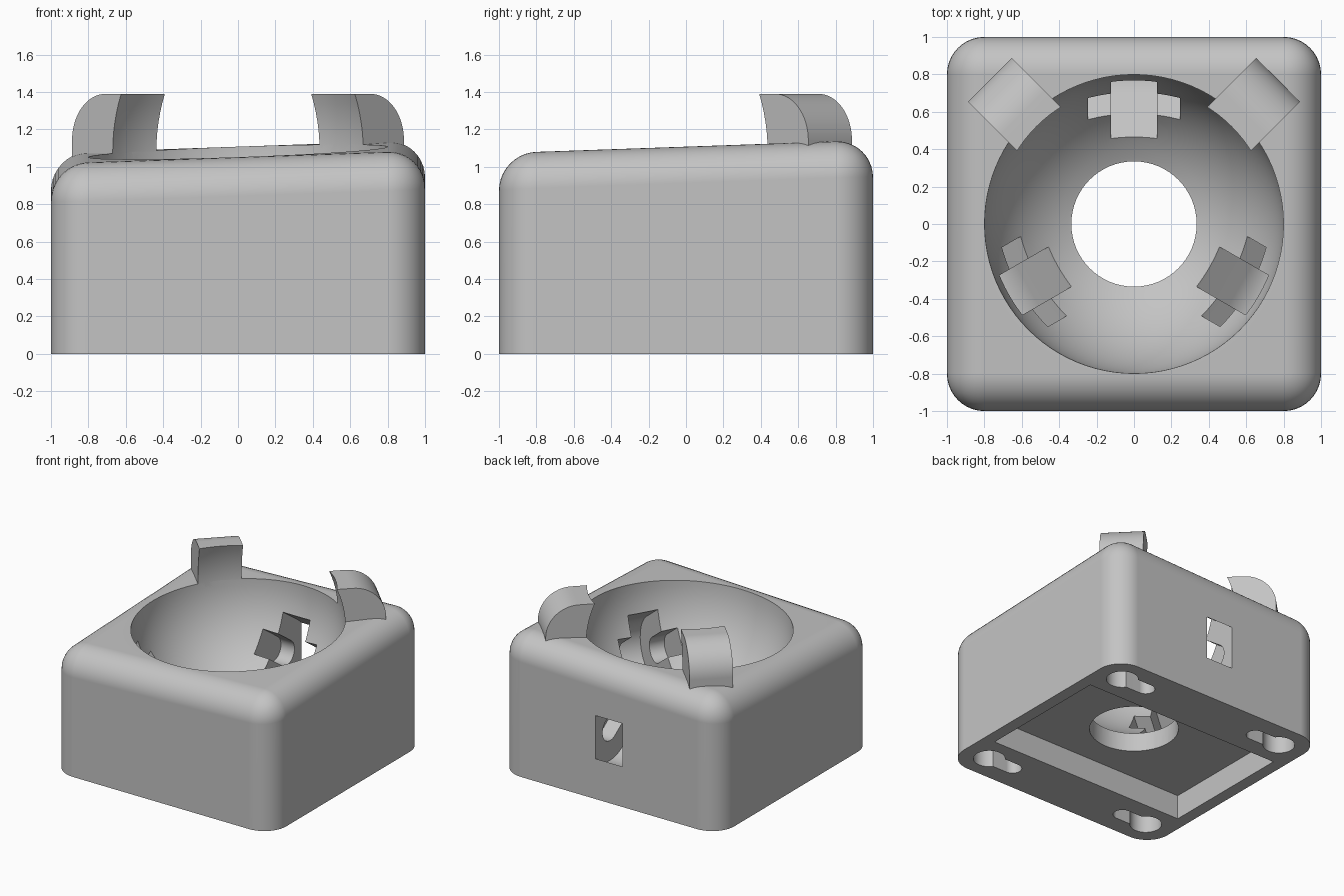
import bpy, bmesh, math
from mathutils import Matrix, Vector

if "Cube" in bpy.data.objects:
    bpy.data.objects.remove(bpy.data.objects["Cube"], do_unlink=True)

BOWL_Z, BOWL_R, TILT = 1.08, 0.8, 0.035

grey = bpy.data.materials.new("plain grey")
grey.use_nodes = True
colour = (0.55, 0.55, 0.55, 1)
grey.diffuse_color = colour
grey.node_tree.nodes["Principled BSDF"].inputs["Base Color"].default_value = colour


def add_object(name, bm):
    bmesh.ops.recalc_face_normals(bm, faces=bm.faces)
    mesh = bpy.data.meshes.new(name)
    bm.to_mesh(mesh)
    bm.free()
    mesh.materials.append(grey)
    obj = bpy.data.objects.new(name, mesh)
    bpy.context.collection.objects.link(obj)
    return obj


def frame(x, y, z, origin=(0, 0, 0)):
    m = Matrix((x, y, z)).transposed().to_4x4()
    m.translation = origin
    return m


def prism(name, points, depth, matrix):
    """Extrude a 2D outline along its local z, centred."""
    bm = bmesh.new()
    face = bm.faces.new([bm.verts.new((x, y, -depth / 2)) for x, y in points])
    grown = bmesh.ops.extrude_face_region(bm, geom=[face])["geom"]
    verts = [g for g in grown if isinstance(g, bmesh.types.BMVert)]
    bmesh.ops.translate(bm, verts=verts, vec=(0, 0, depth))
    bmesh.ops.transform(bm, matrix=matrix, verts=bm.verts)
    return add_object(name, bm)


def arc(cx, cy, r, start, end, steps=16):
    angles = [math.radians(start + (end - start) * i / steps) for i in range(steps + 1)]
    return [(cx + r * math.cos(a), cy + r * math.sin(a)) for a in angles]


def round_slot(start, end, r):
    return [(start, -r)] + arc(end, 0, r, -90, 90) + [(start, r)]


def cut(target, cutter, keep=False):
    mod = target.modifiers.new("cut", 'BOOLEAN')
    mod.operation, mod.solver, mod.object = 'DIFFERENCE', 'EXACT', cutter
    bpy.context.view_layer.update()
    bpy.context.view_layer.objects.active = target
    bpy.ops.object.modifier_apply(modifier=mod.name)
    if not keep:
        bpy.data.objects.remove(cutter, do_unlink=True)


# Housing: block with a tilted top, rounded everywhere but the base
bm = bmesh.new()
bmesh.ops.create_cube(bm, size=2)
for v in bm.verts:
    v.co.z = BOWL_Z + TILT * (v.co.x + v.co.y) if v.co.z > 0 else 0
edges = [e for e in bm.edges if max(v.co.z for v in e.verts) > 0]
bmesh.ops.bevel(bm, geom=edges, offset=0.2, offset_type='OFFSET', segments=10,
                profile=0.5, affect='EDGES')
housing = add_object("housing", bm)

# Ball bowl
bm = bmesh.new()
bmesh.ops.create_uvsphere(bm, u_segments=96, v_segments=48, radius=BOWL_R,
                          matrix=Matrix.Translation((0, 0, BOWL_Z)))
bowl = add_object("bowl_cutter", bm)
cut(housing, bowl, keep=True)

# Round opening in the bowl floor and rectangular recess below it
circle = arc(0, 0, 0.335, 0, 360, 64)[:-1]
cut(housing, prism("floor_hole_cutter", circle, 0.5, Matrix.Translation((0, 0, 0.35))))
rect = [(-0.9, -0.56), (0.9, -0.56), (0.9, 0.56), (-0.9, 0.56)]
cut(housing, prism("recess_cutter", rect, 0.4, Matrix.Identity(4)))

# Three bearing pockets, each with a wider pin groove, tilted down from the bowl centre
dip = math.radians(35.3)
c, s = math.cos(dip), math.sin(dip)
pocket_frame = frame((0, c, -s), (0, s, c), (1, 0, 0), (0, 0, BOWL_Z))
for turn in (0, 120, 240):
    m = Matrix.Rotation(math.radians(turn), 4, 'Z') @ pocket_frame
    cut(housing, prism("bearing_cutter", round_slot(0.6, 0.99, 0.262), 0.245, m))
    cut(housing, prism("pin_cutter", round_slot(0.6, 0.99, 0.1), 0.49, m))

# Keyhole mounts in the base corners
for sx in (-1, 1):
    for sy in (-1, 1):
        m = Matrix.Translation((sx * 0.77, sy * 0.78, 0))
        if sx > 0:
            m = m @ Matrix.Rotation(math.pi, 4, 'Z')
        cut(housing, prism("screw_head_cutter", arc(0, 0, 0.12, 0, 360, 32)[:-1], 0.3, m))
        cut(housing, prism("screw_slot_cutter", round_slot(0, 0.23, 0.07), 0.3, m))

# Two retaining claws at the back corners, hollowed by the bowl
outline = [(0.5, 1.02), (1.09, 1.02)] + arc(0.84, 1.14, 0.25, 0, 90) + [(0.5, 1.39)]
claw_frame = frame((0, 1, 0), (0, 0, 1), (1, 0, 0))
parts = [housing]
for name, turn in (("left_claw", -45), ("right_claw", 45)):
    claw = prism(name, outline, 0.33, Matrix.Rotation(math.radians(turn), 4, 'Z') @ claw_frame)
    cut(claw, bowl, keep=True)
    parts.append(claw)
bpy.data.objects.remove(bowl, do_unlink=True)

# Smooth the curves, keep the edges crisp
for obj in parts:
    bpy.ops.object.select_all(action='DESELECT')
    obj.select_set(True)
    bpy.context.view_layer.objects.active = obj
    bpy.ops.object.shade_smooth_by_angle(angle=math.radians(30))
    weighted = obj.modifiers.new("even shading", 'WEIGHTED_NORMAL')
    weighted.keep_sharp = True
